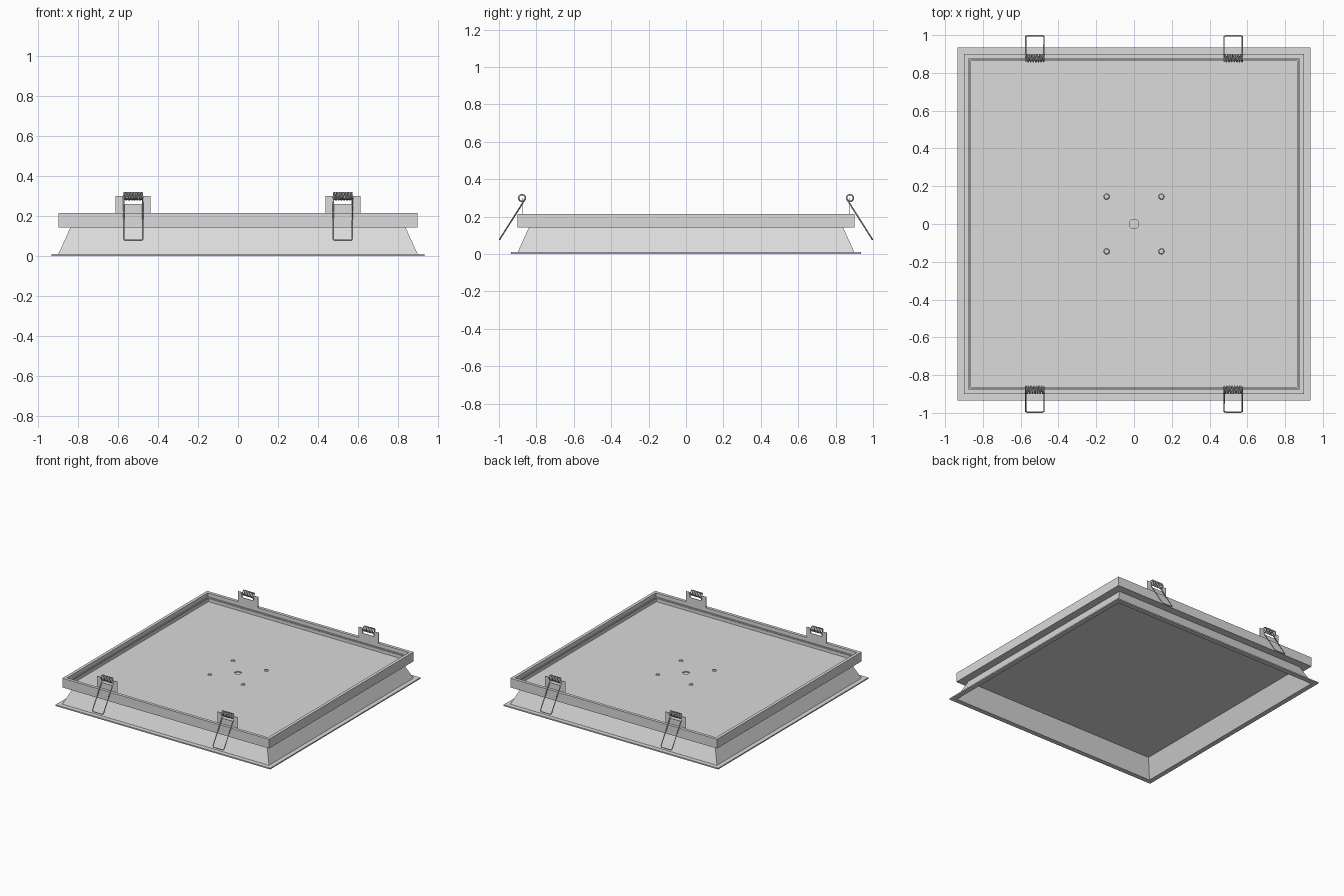
import bpy, bmesh
from math import sin, cos, pi, atan2
from mathutils import Vector

cube = bpy.data.objects.get("Cube")
if cube:
    bpy.data.objects.remove(cube, do_unlink=True)

# One painted metal colour for the whole fitting
grey = bpy.data.materials.new("light grey metal")
grey.use_nodes = True
grey.diffuse_color = (0.705, 0.705, 0.705, 1)
for node in grey.node_tree.nodes:
    if node.type == 'BSDF_PRINCIPLED':
        node.inputs["Base Color"].default_value = grey.diffuse_color


def add(name, data, loc=(0, 0, 0), turn=0):
    ob = bpy.data.objects.new(name, data)
    bpy.context.scene.collection.objects.link(ob)
    ob.location = loc
    ob.rotation_euler.z = turn
    if not data.materials:
        data.materials.append(grey)
    return ob


def finish(name, bm):
    bmesh.ops.recalc_face_normals(bm, faces=bm.faces)
    me = bpy.data.meshes.new(name)
    bm.to_mesh(me)
    bm.free()
    return me


def square_frame(name, profile):
    """Sweep a closed (half size, height) section around a square."""
    bm = bmesh.new()
    corners = [(1, 1), (-1, 1), (-1, -1), (1, -1)]
    rings = [[bm.verts.new((sx * r, sy * r, z)) for r, z in profile] for sx, sy in corners]
    n = len(profile)
    for a in range(4):
        p, q = rings[a], rings[(a + 1) % 4]
        for i in range(n):
            j = (i + 1) % n
            bm.faces.new((p[i], p[j], q[j], q[i]))
    return add(name, finish(name, bm))


def box_mesh(name, size):
    bm = bmesh.new()
    bmesh.ops.create_cube(bm, size=1)
    bmesh.ops.scale(bm, vec=size, verts=bm.verts)
    return finish(name, bm)


def disc_mesh(name, radius, depth, top, sides):
    bm = bmesh.new()
    bmesh.ops.create_cone(bm, cap_ends=True, segments=sides, radius1=radius,
                          radius2=top, depth=depth)
    return finish(name, bm)


def evaluated(ob):
    bpy.context.view_layer.update()
    return bpy.data.meshes.new_from_object(
        ob.evaluated_get(bpy.context.evaluated_depsgraph_get()))


# Trim flange with sloped reflector
square_frame("trim_and_reflector", [(0.935, 0), (0.935, 0.01), (0.90, 0.01),
                                    (0.84, 0.142), (0.837, 0.142), (0.897, 0)])
# Upper frame with a flat rim and a thin grooved ledge inside it
square_frame("upper_frame", [(0.862, 0.142), (0.90, 0.142), (0.90, 0.215), (0.876, 0.215),
                             (0.876, 0.175), (0.872, 0.175), (0.872, 0.187), (0.866, 0.187),
                             (0.866, 0.18), (0.862, 0.18)])

# Light diffuser at the top of the reflector
add("diffuser", box_mesh("diffuser", (1.676, 1.676, 0.004)), (0, 0, 0.14))

# Back panel with a shallow round cable hole
panel = add("back_panel", box_mesh("back_panel", (1.724, 1.724, 0.013)), (0, 0, 0.1485))
cutter = add("hole_cutter", disc_mesh("hole_cutter", 0.025, 0.016, 0.025, 24), (0, 0, 0.155))
cutter.hide_render = True
cut = panel.modifiers.new("hole", 'BOOLEAN')
cut.operation = 'DIFFERENCE'
cut.object = cutter
cut_mesh = evaluated(panel)
panel.modifiers.clear()
panel.data = cut_mesh
bpy.data.objects.remove(cutter, do_unlink=True)

# Four cross-head screws
screw = disc_mesh("screw", 0.016, 0.006, 0.012, 12)
cross = box_mesh("screw_cross", (0.022, 0.005, 0.004))
for x in (-0.145, 0.145):
    for y in (-0.145, 0.145):
        add("screw", screw, (x, y, 0.158))
        for turn in (pi / 4, -pi / 4):
            add("screw_cross", cross, (x, y, 0.161), turn)

# Bracket plate on the rim, with two ears and a notch between them
bm = bmesh.new()
outline = [(-0.0875, 0.21), (0.0875, 0.21), (0.0875, 0.30), (0.05, 0.30),
           (0.05, 0.26), (-0.05, 0.26), (-0.05, 0.30), (-0.0875, 0.30)]
face = bm.faces.new([bm.verts.new((x, 0.873, z)) for x, z in outline])
ext = bmesh.ops.extrude_face_region(bm, geom=[face])
bmesh.ops.translate(bm, vec=(0, 0.004, 0),
                    verts=[v for v in ext["geom"] if isinstance(v, bmesh.types.BMVert)])
bracket = finish("bracket", bm)

# Spring wire: a coil whose inner side runs out through the notch into a long loop
axis, foot = Vector((0.877, 0.30)), Vector((0.996, 0.078))
radius, half, turns, steps = 0.018, 0.048, 7, 14
start = atan2(foot.y - axis.y, foot.x - axis.x) - pi / 2
path = []
for i in range(turns * steps + 1):
    a = start + 2 * pi * i / steps
    path.append((half * (2 * i / (turns * steps) - 1),
                 axis.x + radius * cos(a), axis.y + radius * sin(a)))
slope = (foot - axis).normalized() * 0.008
for x, back in ((half, 1), (half - 0.008, 0), (0.008 - half, 0), (-half, 1)):
    path.append((x, foot.x - slope.x * back, foot.y - slope.y * back))
curve = bpy.data.curves.new("spring_wire", 'CURVE')
curve.dimensions = '3D'
curve.bevel_depth = 0.004
curve.bevel_resolution = 1
spline = curve.splines.new('POLY')
spline.points.add(len(path) - 1)
for point, co in zip(spline.points, path):
    point.co = (*co, 1)
spline.use_cyclic_u = True
helper = add("wire_helper", curve)
wire = evaluated(helper)
wire.name = "spring_wire"
bpy.data.objects.remove(helper, do_unlink=True)
for p in wire.polygons:
    p.use_smooth = True

# Four spring clips, two on the front and two on the back
for side, turn in (("back", 0), ("front", pi)):
    for hand, x in (("left", 0.525), ("right", -0.525)):
        label = side + "_" + hand
        add(label + "_bracket", bracket, (x, 0, 0), turn)
        add(label + "_spring_wire", wire, (x, 0, 0), turn)
